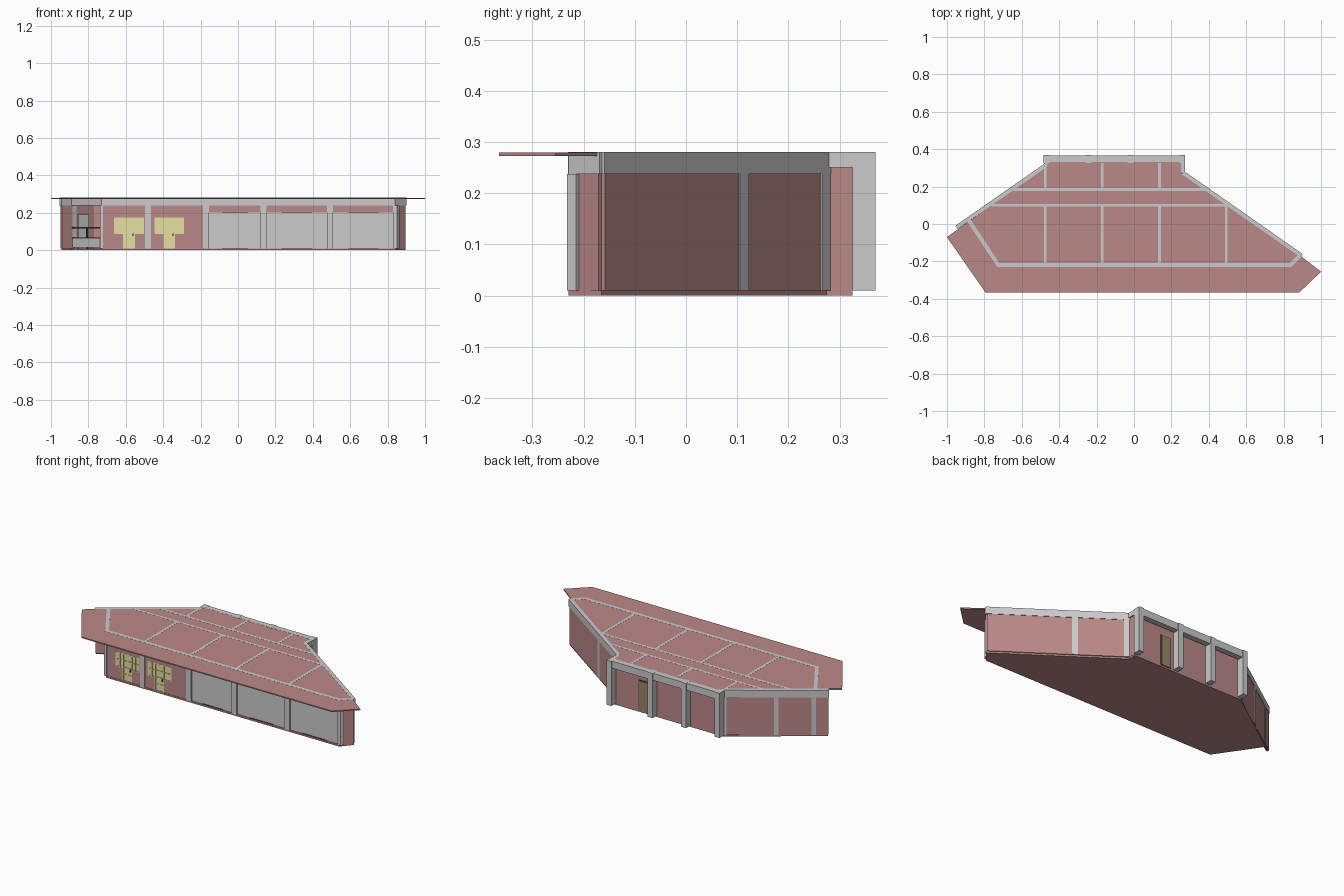
import bpy, bmesh, math
from mathutils import Vector

if "Cube" in bpy.data.objects:
    bpy.data.objects.remove(bpy.data.objects["Cube"])


def material(name, rgb):
    m = bpy.data.materials.new(name)
    m.diffuse_color = (*rgb, 1)
    m.use_nodes = True
    m.node_tree.nodes["Principled BSDF"].inputs["Base Color"].default_value = m.diffuse_color
    return m


PINK = material("pink_plaster", (0.50, 0.25, 0.25))
YELLOW = material("yellow_joinery", (0.80, 0.74, 0.36))
GLASS = material("pale_glass", (0.75, 0.78, 0.77))
TAN = material("tan_door", (0.32, 0.24, 0.14))
DARK = material("dark_metal", (0.08, 0.06, 0.06))


def prism(name, pts, z0, z1, mat=None):
    """Extrude a flat outline from z0 to z1."""
    bm = bmesh.new()
    face = bm.faces.new([bm.verts.new((x, y, z0)) for x, y in pts])
    ext = bmesh.ops.extrude_face_region(bm, geom=[face])
    top = [g for g in ext["geom"] if isinstance(g, bmesh.types.BMVert)]
    bmesh.ops.translate(bm, verts=top, vec=(0, 0, z1 - z0))
    bmesh.ops.recalc_face_normals(bm, faces=bm.faces)
    me = bpy.data.meshes.new(name)
    bm.to_mesh(me)
    bm.free()
    ob = bpy.data.objects.new(name, me)
    bpy.context.collection.objects.link(ob)
    if mat:
        me.materials.append(mat)
    return ob


def wall(name, a, b, t, z0, z1, mat=None, ext=0.0):
    """Straight slab of thickness t running from a to b."""
    a, b = Vector(a), Vector(b)
    d = (b - a).normalized()
    n = Vector((-d.y, d.x)) * t / 2
    a, b = a - d * ext, b + d * ext
    return prism(name, [a - n, b - n, b + n, a + n], z0, z1, mat)


def box(name, x0, x1, y0, y1, z0, z1, mat=None):
    return prism(name, [(x0, y0), (x1, y0), (x1, y1), (x0, y1)], z0, z1, mat)


def along(a, b, f):
    return tuple(Vector(a).lerp(Vector(b), f))


FLOOR, SILL, TOP = 0.01, 0.238, 0.2805

# Floor and roof slabs
prism("floor_slab", [(-0.725, -0.23), (0.84, -0.23), (0.895, -0.165), (0.265, 0.275),
                     (0.265, 0.325), (-0.475, 0.325), (-0.945, -0.01), (-0.895, 0.02)], 0, FLOOR, PINK)
prism("roof_slab", [(-1, -0.07), (-0.795, -0.365), (0.885, -0.365), (1, -0.255), (0.89, -0.17),
                    (0.255, 0.27), (0.255, 0.335), (-0.47, 0.335), (-0.47, 0.31)], 0.273, 0.28, PINK)

# Outer wall lines
FL, FR = (-0.725, -0.22), (0.835, -0.22)
LE = (-0.89, 0.03)
RE, RB = (0.89, -0.165), (0.265, 0.272)
BL, BE = (-0.475, 0.312), (-0.945, -0.015)

# Ring beams
for n, a, b in (("front", FL, FR), ("left_end", FL, LE), ("right_corner", FR, RE),
                ("right", RE, RB), ("back_left", BL, BE)):
    wall(n + "_beam", a, b, 0.021, SILL, TOP, ext=0.005)
box("back_beam", -0.48, 0.27, 0.332, 0.365, SILL, TOP)
box("back_right_return_beam", 0.25, 0.272, 0.272, 0.34, 0.25, TOP)
box("back_left_return_beam", -0.482, -0.462, 0.31, 0.34, 0.25, TOP)

# Pink outer walls, slightly thinner than the beams
wall("right_corner_wall", FR, RE, 0.016, FLOOR, SILL, PINK)
wall("right_wall", RE, RB, 0.016, FLOOR, SILL, PINK)
wall("back_left_wall", BL, BE, 0.016, FLOOR, SILL, PINK)
box("back_wall", -0.475, 0.265, 0.31, 0.325, FLOOR, 0.25, PINK)
box("back_return_wall", 0.25, 0.266, 0.272, 0.325, FLOOR, 0.25, PINK)

# Columns
for i, x in enumerate((-0.48, -0.17, 0.137, 0.493)):
    box(f"front_column_{i}", x - 0.016, x + 0.016, -0.233, -0.205, FLOOR, SILL)
box("front_column_left", -0.738, -0.722, -0.232, -0.208, FLOOR, SILL)
prism("front_column_right", [(0.83, -0.233), (0.85, -0.233), (0.863, -0.215),
                             (0.848, -0.202), (0.83, -0.208)], FLOOR, SILL)
for i, x in enumerate((-0.468, -0.243, -0.018, 0.258)):
    box(f"back_column_{i}", x - 0.016, x + 0.016, 0.325, 0.37, FLOOR, TOP + 0.0005)
for i, f in enumerate((0.62, 0.985)):
    wall(f"right_column_{i}", along(RE, RB, f - 0.02), along(RE, RB, f + 0.02), 0.021, FLOOR, SILL)
for i, f in enumerate((0.0, 0.5, 0.86)):
    wall(f"back_left_column_{i}", along(BL, BE, f - 0.022), along(BL, BE, f + 0.022), 0.021, FLOOR, SILL)

# Interior partitions with their beams
parts = [((-0.65, 0.185), (0.39, 0.185)), ((-0.77, 0.10), (0.51, 0.10))]
parts += [((x, 0.185), (x, 0.325)) for x in (-0.475, -0.17, 0.137)]
parts += [((x, -0.21), (x, 0.10)) for x in (-0.475, -0.17, 0.137, 0.493)]
for i, (a, b) in enumerate(parts):
    wall(f"partition_{i}", a, b, 0.012, FLOOR, SILL, PINK)
    wall(f"partition_beam_{i}", a, b, 0.015, SILL, TOP)


# Left front bays: wall around a door flanked by two windows
def framed_pane(name, x0, x1, z0, z1, cols, rows):
    box(name + "_pane", x0, x1, -0.224, -0.216, z0, z1, YELLOW)
    w = 0.0025
    for k in range(cols + 1):
        x = x0 + (x1 - x0) * k / cols
        box(f"{name}_upright_{k}", x - w, x + w, -0.228, -0.213, z0, z1, YELLOW)
    for k in range(rows + 1):
        z = z0 + (z1 - z0) * k / rows
        box(f"{name}_rail_{k}", x0, x1, -0.2275, -0.2135, z - w, z + w, YELLOW)


for i, (b0, b1, x0, x1) in enumerate(((-0.722, -0.496, -0.66, -0.505),
                                      (-0.464, -0.186, -0.445, -0.29))):
    d0, d1 = x0 + 0.048, x0 + 0.106
    y0, y1 = -0.227, -0.213
    box(f"bay_{i}_wall_left", b0, x0, y0, y1, FLOOR, SILL, PINK)
    box(f"bay_{i}_wall_right", x1, b1, y0, y1, FLOOR, SILL, PINK)
    box(f"bay_{i}_wall_top", x0, x1, y0, y1, 0.173, SILL, PINK)
    box(f"bay_{i}_apron_left", x0, d0, y0, y1, FLOOR, 0.088, PINK)
    box(f"bay_{i}_apron_right", d1, x1, y0, y1, FLOOR, 0.088, PINK)
    framed_pane(f"bay_{i}_window_left", x0, d0, 0.088, 0.173, 2, 2)
    framed_pane(f"bay_{i}_window_right", d1, x1, 0.088, 0.173, 2, 2)
    framed_pane(f"bay_{i}_door", d0, d1, FLOOR, 0.173, 2, 4)
    box(f"bay_{i}_door_handle", d1 - 0.01, d1 - 0.006, -0.233, -0.226, 0.075, 0.09, DARK)

# Right front bays: large glazed shutters under a pink lintel
for i, (x0, x1) in enumerate(((-0.154, 0.121), (0.153, 0.477), (0.509, 0.832))):
    box(f"shop_lintel_{i}", x0, x1, -0.227, -0.213, 0.202, SILL, PINK)
    box(f"shop_glass_{i}", x0, x1, -0.223, -0.217, FLOOR, 0.202, GLASS)
    q = (x1 - x0) / 4
    box(f"shop_track_top_{i}", x0 + q, x1 - q, -0.226, -0.214, 0.198, 0.202, DARK)
    box(f"shop_track_bottom_{i}", x0 + q, x1 - q, -0.226, -0.214, FLOOR, 0.013, DARK)

# Open left end: parapet, railing and post
wall("porch_parapet", FL, LE, 0.01, 0.015, 0.062, GLASS)
for i, z in enumerate((0.065, 0.12)):
    wall(f"porch_rail_{i}", FL, LE, 0.012, z - 0.003, z + 0.003, DARK)
wall("porch_end_post", along(FL, LE, 0.95), LE, 0.014, FLOOR, SILL, PINK)
wall("porch_mid_post", along(FL, LE, 0.49), along(FL, LE, 0.51), 0.008, FLOOR, 0.12, DARK)

# Porch inner door and back door
inner = [along(BL, BE, f) for f in (0.70, 0.82)]
off = Vector((0.57, -0.82)) * 0.011
wall("porch_inner_door", Vector(inner[0]) + off, Vector(inner[1]) + off, 0.008, FLOOR, 0.19, GLASS)
box("back_door_frame", 0.015, 0.088, 0.322, 0.328, FLOOR, 0.195, DARK)
box("back_door", 0.020, 0.083, 0.324, 0.331, FLOOR, 0.19, TAN)
